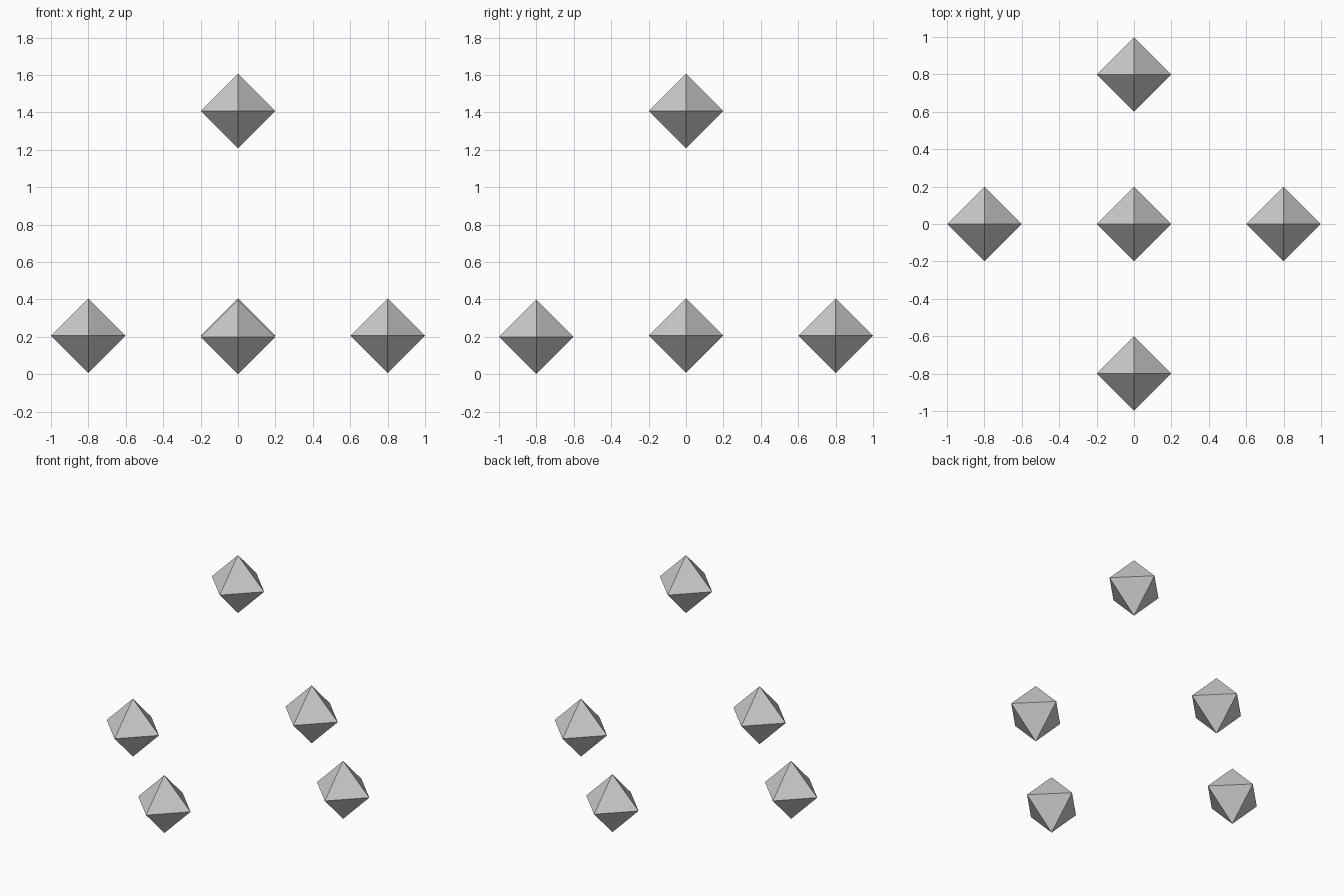
import bpy
import bmesh
from mathutils import Matrix, Vector

default_cube = bpy.data.objects.get("Cube")
if default_cube:
    bpy.data.objects.remove(default_cube, do_unlink=True)

RADIUS = 0.199

# One plain grey for every part
grey = bpy.data.materials.new("light_grey")
grey.use_nodes = True
colour = (0.6, 0.6, 0.6, 1)
grey.diffuse_color = colour
grey.node_tree.nodes["Principled BSDF"].inputs["Base Color"].default_value = colour


def octahedron(name, centre):
    """Flat-faced octahedron with its points on the axes."""
    bm = bmesh.new()
    axes = [Vector(row) * RADIUS for row in Matrix.Identity(3)]
    for axis in axes:
        bm.verts.new(axis)
        bm.verts.new(-axis)
    bmesh.ops.convex_hull(bm, input=bm.verts[:])
    bmesh.ops.recalc_face_normals(bm, faces=bm.faces[:])
    mesh = bpy.data.meshes.new(name)
    bm.to_mesh(mesh)
    bm.free()
    mesh.materials.append(grey)
    obj = bpy.data.objects.new(name, mesh)
    obj.location = centre
    bpy.context.collection.objects.link(obj)


# Four base markers around one raised marker
octahedron("left_octahedron", (0.8, 0, 0.206))
octahedron("right_octahedron", (-0.8, 0, 0.206))
octahedron("front_octahedron", (0, -0.8, 0.2))
octahedron("back_octahedron", (0, 0.8, 0.206))
octahedron("top_octahedron", (0, 0, 1.408))
